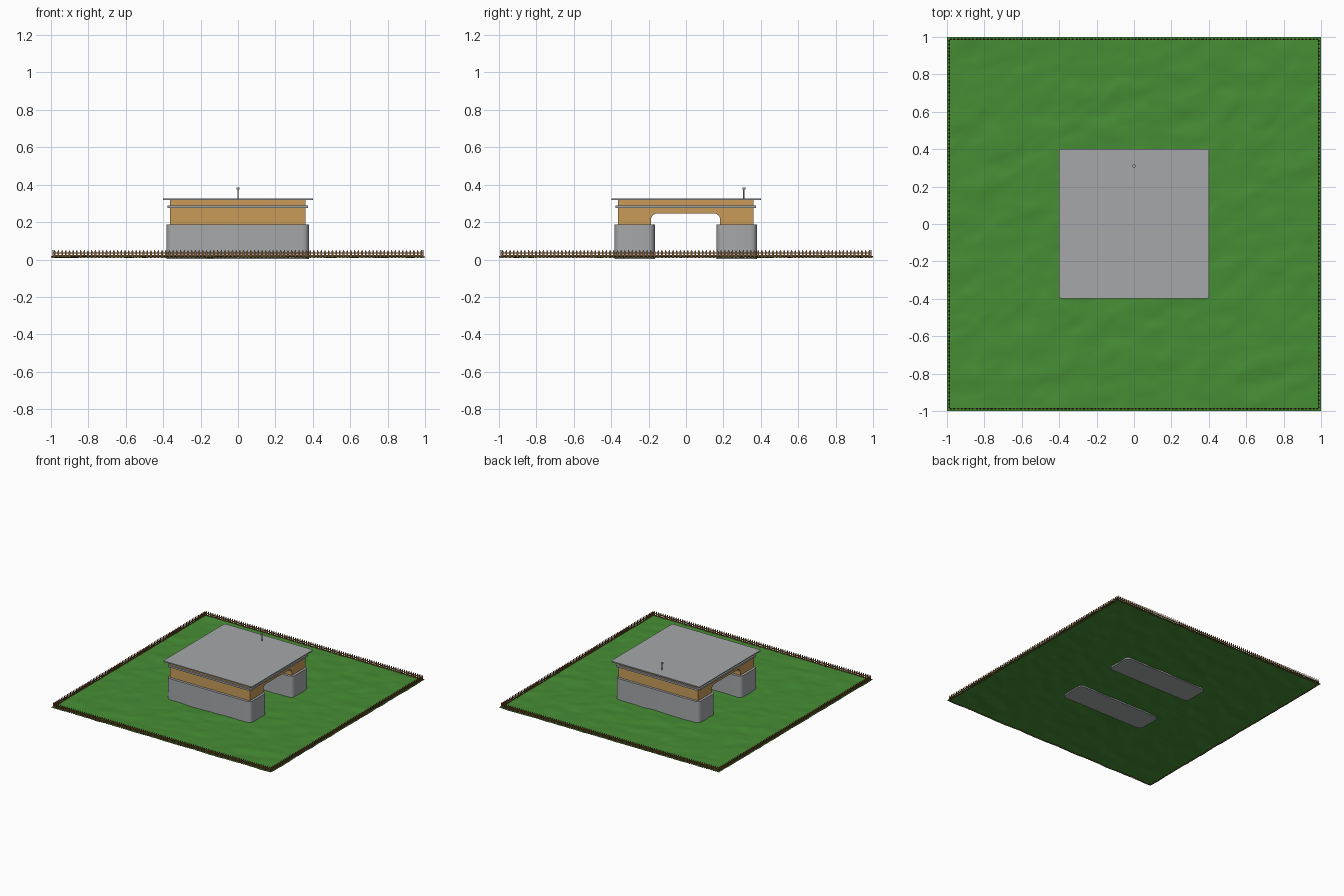
import bpy, bmesh, math
from mathutils import Vector, Matrix, noise

if "Cube" in bpy.data.objects:
    bpy.data.objects.remove(bpy.data.objects["Cube"])


def material(name, rgb):
    m = bpy.data.materials.new(name)
    m.use_nodes = True
    m.diffuse_color = (*rgb, 1)
    m.node_tree.nodes["Principled BSDF"].inputs["Base Color"].default_value = (*rgb, 1)
    return m


GRASS = material("grass green", (0.062, 0.27, 0.035))
STONE = material("concrete grey", (0.38, 0.39, 0.40))
WOOD = material("warm timber", (0.58, 0.33, 0.10))
FENCE = material("fence brown", (0.20, 0.09, 0.025))


def finish(bm, name, mat, angle=30):
    bmesh.ops.recalc_face_normals(bm, faces=bm.faces)
    mesh = bpy.data.meshes.new(name)
    bm.to_mesh(mesh)
    bm.free()
    mesh.materials.append(mat)
    mesh.shade_smooth()
    mesh.set_sharp_from_angle(angle=math.radians(angle))
    ob = bpy.data.objects.new(name, mesh)
    bpy.context.collection.objects.link(ob)
    return ob


def arc(cx, cy, r, start, end, n=6):
    angles = [math.radians(start + (end - start) * i / n) for i in range(n + 1)]
    return [(cx + r * math.cos(a), cy + r * math.sin(a)) for a in angles]


def rounded_rect(x0, x1, y0, y1, r):
    return (arc(x1 - r, y1 - r, r, 0, 90) + arc(x0 + r, y1 - r, r, 90, 180)
            + arc(x0 + r, y0 + r, r, 180, 270) + arc(x1 - r, y0 + r, r, 270, 360))


def extrude_outline(bm, points, offset):
    face = bm.faces.new([bm.verts.new(p) for p in points])
    new = bmesh.ops.extrude_face_region(bm, geom=[face])["geom"]
    verts = [g for g in new if isinstance(g, bmesh.types.BMVert)]
    bmesh.ops.translate(bm, verts=verts, vec=offset)


def slab(name, outline, z0, z1, mat):
    bm = bmesh.new()
    extrude_outline(bm, [(x, y, z0) for x, y in outline], (0, 0, z1 - z0))
    return finish(bm, name, mat)


def add_box(bm, size, centre, turn):
    mat = turn @ Matrix.Translation(centre) @ Matrix.Diagonal((*size, 1))
    bmesh.ops.create_cube(bm, size=1, matrix=mat)


# Uneven lawn
bm = bmesh.new()
bmesh.ops.create_grid(bm, x_segments=90, y_segments=90, size=1)
for v in bm.verts:
    p = Vector((v.co.x * 6 + v.co.y * 2, v.co.y * 10 - v.co.x * 3, 0))
    bump = 0.006 * noise.noise(p) + 0.003 * noise.noise(p * 2.3)
    v.co.z = max(0.0, 0.014 + bump)
lawn = finish(bm, "lawn", GRASS, 60)
if lawn.data.polygons[0].normal.z < 0:
    lawn.data.flip_normals()

# Concrete base walls
slab("front_base_wall", rounded_rect(-0.383, 0.38, -0.383, -0.167, 0.035), 0.004, 0.188, STONE)
slab("back_base_wall", rounded_rect(-0.383, 0.38, 0.163, 0.38, 0.035), 0.004, 0.188, STONE)

# Timber storey with a passage running from side to side
low, arch_top, high, r = 0.188, 0.247, 0.32, 0.035
profile = [(-0.363, high), (-0.363, low), (-0.187, low)]
profile += arc(-0.187 + r, arch_top - r, r, 180, 90)
profile += arc(0.183 - r, arch_top - r, r, 90, 0)
profile += [(0.183, low), (0.361, low), (0.361, high)]
bm = bmesh.new()
extrude_outline(bm, [(-0.363, y, z) for y, z in profile], (0.724, 0, 0))
finish(bm, "timber_storey", WOOD)

# Trim band and flat roof
slab("trim_band", rounded_rect(-0.377, 0.375, -0.377, 0.375, 0.006), 0.276, 0.290, STONE)
slab("roof", rounded_rect(-0.402, 0.402, -0.397, 0.401, 0.008), 0.318, 0.327, STONE)

# Roof vent with a wider cap
bm = bmesh.new()
for radius, z0, z1 in ((0.004, 0.325, 0.376), (0.009, 0.374, 0.386)):
    bmesh.ops.create_cone(bm, cap_ends=True, segments=16, radius1=radius, radius2=radius,
                          depth=z1 - z0, matrix=Matrix.Translation((0, 0.31, (z0 + z1) / 2)))
finish(bm, "roof_vent", STONE)

# Perimeter fence: pointed pickets and two rails on each side
EDGE, PITCH, COUNT = 0.988, 0.0198, 100
for side, quarter in (("front", 0), ("left", 1), ("back", 2), ("right", 3)):
    turn = Matrix.Rotation(quarter * math.pi / 2, 4, "Z")
    bm = bmesh.new()
    for i in range(COUNT):
        x = (i - (COUNT - 1) / 2) * PITCH
        w = 0.0045
        shape = [(x - w, 0.008), (x + w, 0.008), (x + w, 0.043), (x, 0.052), (x - w, 0.043)]
        extrude_outline(bm, [(px, -EDGE - 0.003, pz) for px, pz in shape], (0, 0.005, 0))
    for z in (0.020, 0.034):
        add_box(bm, (2 * EDGE, 0.004, 0.006), (0, -EDGE + 0.003, z), Matrix.Identity(4))
    bmesh.ops.transform(bm, matrix=turn, verts=bm.verts)
    finish(bm, side + "_fence", FENCE)
